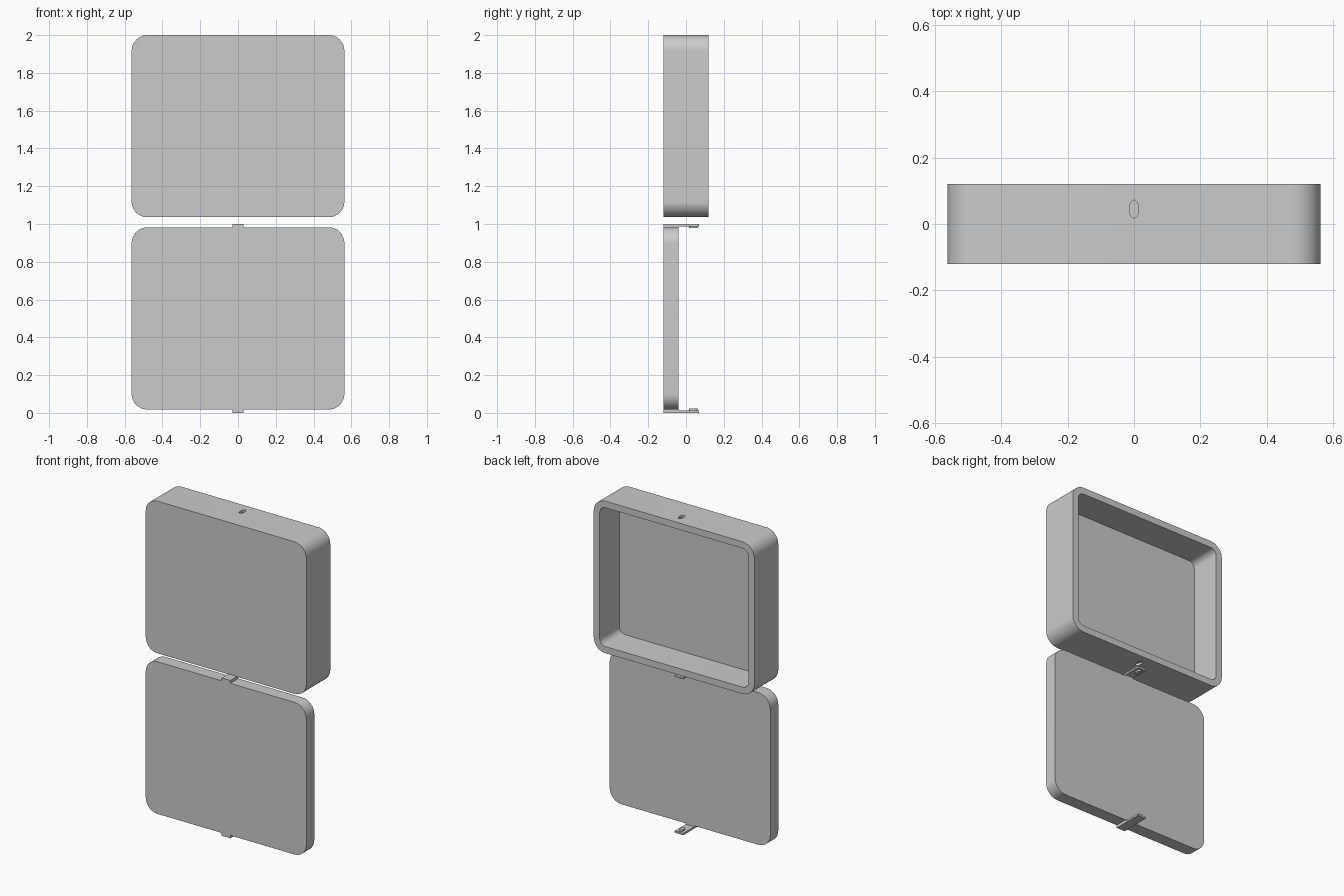
import bpy, bmesh
from math import pi, sin, cos

cube = bpy.data.objects.get("Cube")
if cube:
    bpy.data.objects.remove(cube, do_unlink=True)

grey = bpy.data.materials.new("plain grey")
grey.use_nodes = True
grey.diffuse_color = (0.6, 0.6, 0.6, 1)
grey.node_tree.nodes["Principled BSDF"].inputs["Base Color"].default_value = (0.6, 0.6, 0.6, 1)

HALF_W, HALF_H, RADIUS = 0.563, 0.482, 0.083
FRONT, WALL = -0.12, 0.042


def rounded_loop(inset, steps=12):
    """Rounded rectangle in x and z, shrunk by inset."""
    r = RADIUS - inset
    points = []
    for k, (sx, sz) in enumerate([(1, 1), (-1, 1), (-1, -1), (1, -1)]):
        for i in range(steps + 1):
            a = (k + i / steps) * pi / 2
            points.append((sx * (HALF_W - RADIUS) + r * cos(a),
                           sz * (HALF_H - RADIUS) + r * sin(a)))
    return points


def finish(name, bm):
    bmesh.ops.recalc_face_normals(bm, faces=bm.faces)
    mesh = bpy.data.meshes.new(name)
    bm.to_mesh(mesh)
    bm.free()
    mesh.materials.append(grey)
    obj = bpy.data.objects.new(name, mesh)
    bpy.context.collection.objects.link(obj)
    return obj


def shell(name, z, sections):
    """Closed skin through (inset, y) sections, capped at both ends."""
    bm = bmesh.new()
    loops = [[bm.verts.new((px, y, z + pz)) for px, pz in rounded_loop(inset)]
             for inset, y in sections]
    for a, b in zip(loops, loops[1:]):
        for i in range(len(a)):
            j = (i + 1) % len(a)
            bm.faces.new((a[i], a[j], b[j], b[i]))
    bm.faces.new(loops[0])
    bm.faces.new(loops[-1])
    return finish(name, bm)


def block(name, x, y, z):
    """Box from (low, high) ranges."""
    bm = bmesh.new()
    bmesh.ops.create_cube(bm, size=1)
    for v in bm.verts:
        v.co = [(lo + hi) / 2 + c * (hi - lo) for c, (lo, hi) in zip(v.co, (x, y, z))]
    return finish(name, bm)


def oval(name, y, z, rx, ry, height):
    """Upright oval disc centred on x = 0."""
    bm = bmesh.new()
    bmesh.ops.create_cone(bm, cap_ends=True, segments=32, radius1=1, radius2=1, depth=height)
    for v in bm.verts:
        v.co = (v.co.x * rx, y + v.co.y * ry, z + v.co.z)
    return finish(name, bm)


def smooth(obj):
    bpy.ops.object.select_all(action="DESELECT")
    obj.select_set(True)
    bpy.context.view_layer.objects.active = obj
    bpy.ops.object.shade_smooth_by_angle(angle=pi / 6)


# Open tray with its cavity facing the back
TRAY_Z, LID_Z = 2 - HALF_H, 0.5
tray = shell("tray", TRAY_Z, [(0, FRONT), (0, 0.12), (WALL, 0.12), (WALL, FRONT + WALL)])

# Oval latch recesses in the top and bottom walls
bpy.context.view_layer.objects.active = tray
for side in (1, -1):
    cutter = oval("recess_cutter", 0.045, TRAY_Z + side * HALF_H, 0.014, 0.027, 0.03)
    cutter.hide_render = True
    cut = tray.modifiers.new("recess", "BOOLEAN")
    cut.operation, cut.solver, cut.object = "DIFFERENCE", "EXACT", cutter
    bpy.ops.object.modifier_apply(modifier=cut.name)
    bpy.data.objects.remove(cutter, do_unlink=True)
smooth(tray)

# Solid lid panel
lid = shell("lid", LID_Z, [(0, FRONT), (0, -0.04)])
smooth(lid)

# Latch tabs above and below the lid, each with an inward oval catch
for label, side in (("upper", 1), ("lower", -1)):
    def span(a, b):
        return sorted((LID_Z + side * a, LID_Z + side * b))
    block(label + "_tab_root", (-0.03, 0.03), (FRONT, -0.04), span(HALF_H - 0.004, 0.488))
    block(label + "_tab", (-0.03, 0.03), (FRONT, 0.07), span(0.488, 0.5))
    smooth(oval(label + "_catch", 0.038, LID_Z + side * 0.484, 0.013, 0.023, 0.012))
